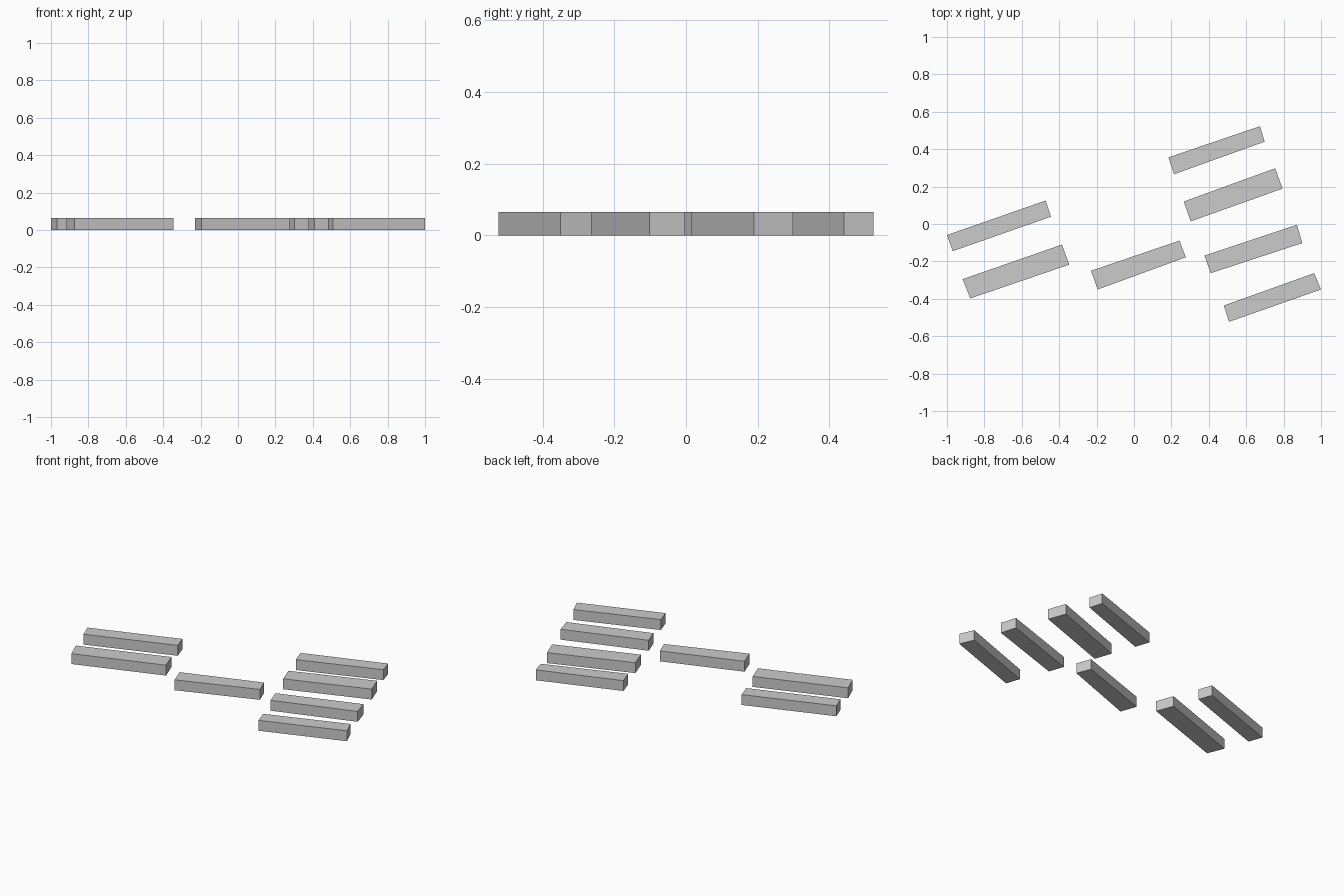
import bpy
import bmesh

if "Cube" in bpy.data.objects:
    bpy.data.objects.remove(bpy.data.objects["Cube"])

HEIGHT = 0.065


def block(name, corners):
    """Extrude a four-sided footprint up from the ground."""
    bm = bmesh.new()
    base = bm.faces.new([bm.verts.new((x, y, 0)) for x, y in corners])
    top = bmesh.ops.extrude_face_region(bm, geom=[base], use_keep_orig=True)
    verts = [v for v in top["geom"] if isinstance(v, bmesh.types.BMVert)]
    bmesh.ops.translate(bm, verts=verts, vec=(0, 0, HEIGHT))
    bmesh.ops.recalc_face_normals(bm, faces=bm.faces[:])
    mesh = bpy.data.meshes.new(name)
    bm.to_mesh(mesh)
    bm.free()
    bpy.context.collection.objects.link(bpy.data.objects.new(name, mesh))


# Slightly irregular long blocks, each given by its footprint
footprints = {
    # row of four on the right, back to front
    "right_block_1": [(0.184, 0.356), (0.674, 0.523), (0.698, 0.440), (0.214, 0.266)],
    "right_block_2": [(0.266, 0.120), (0.755, 0.298), (0.794, 0.189), (0.303, 0.014)],
    "right_block_3": [(0.377, -0.169), (0.871, -0.004), (0.900, -0.102), (0.410, -0.263)],
    "right_block_4": [(0.480, -0.436), (0.963, -0.263), (1.000, -0.350), (0.508, -0.523)],
    # single block in the middle
    "middle_block": [(-0.230, -0.250), (0.243, -0.089), (0.277, -0.178), (-0.194, -0.350)],
    # pair on the left
    "left_block_1": [(-1.000, -0.059), (-0.473, 0.125), (-0.444, 0.039), (-0.969, -0.145)],
    "left_block_2": [(-0.916, -0.295), (-0.385, -0.110), (-0.346, -0.217), (-0.875, -0.398)],
}
for name, corners in footprints.items():
    block(name, corners)
